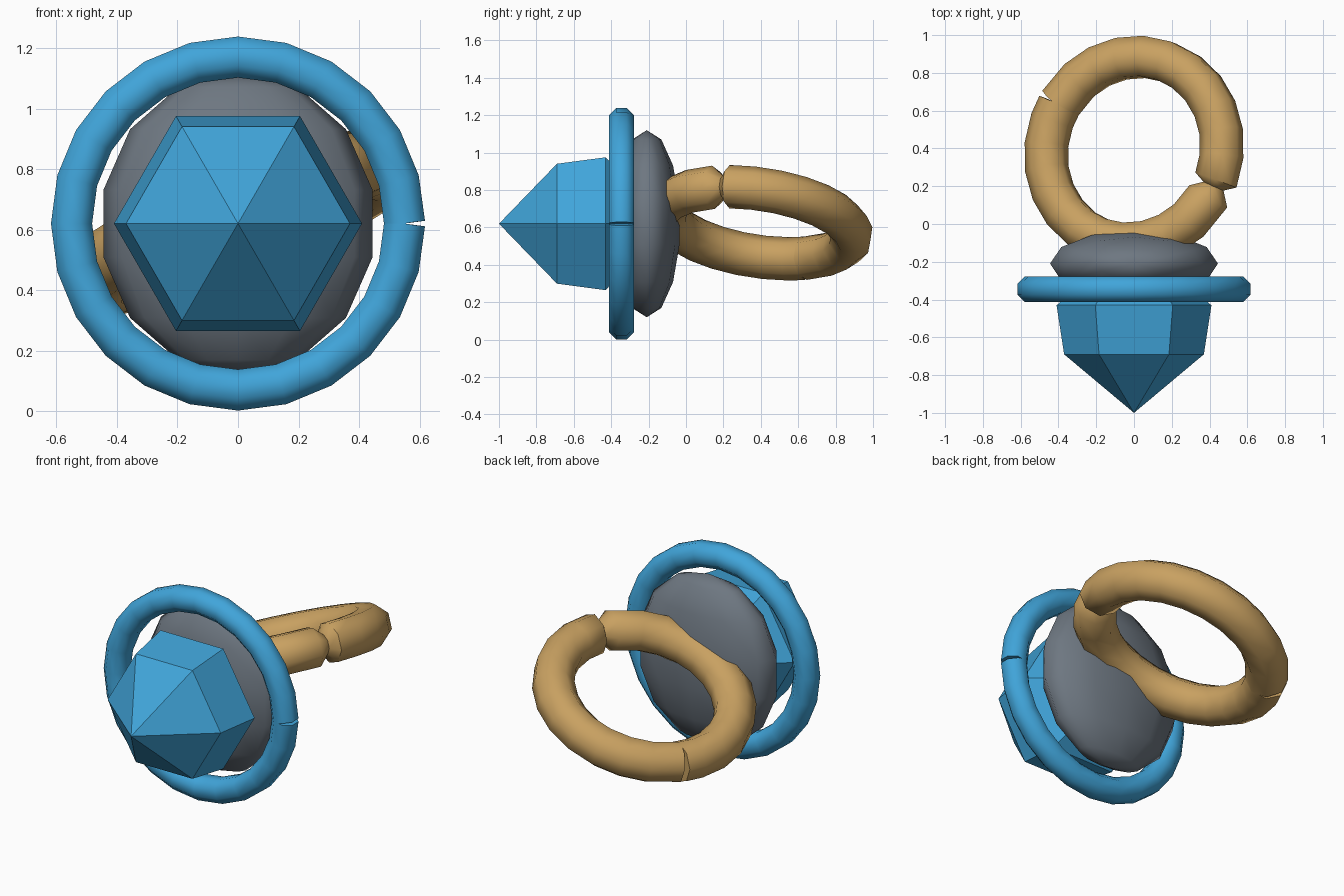
import bpy, bmesh, math
from mathutils import Vector, Matrix

if "Cube" in bpy.data.objects:
    bpy.data.objects.remove(bpy.data.objects["Cube"])


def material(name, rgb):
    m = bpy.data.materials.new(name)
    m.diffuse_color = (*rgb, 1)
    m.use_nodes = True
    m.node_tree.nodes["Principled BSDF"].inputs["Base Color"].default_value = m.diffuse_color
    return m


BLUE = material("sky blue", (0.052, 0.375, 0.70))
GREY = material("slate grey", (0.155, 0.185, 0.22))
GOLD = material("warm gold", (0.58, 0.355, 0.12))


def finish(name, bm, mat, smooth_angle=None):
    bmesh.ops.recalc_face_normals(bm, faces=bm.faces)
    me = bpy.data.meshes.new(name)
    bm.to_mesh(me)
    bm.free()
    me.materials.append(mat)
    ob = bpy.data.objects.new(name, me)
    bpy.context.collection.objects.link(ob)
    if smooth_angle:
        bpy.ops.object.select_all(action='DESELECT')
        ob.select_set(True)
        bpy.context.view_layer.objects.active = ob
        bpy.ops.object.shade_smooth_by_angle(angle=math.radians(smooth_angle))
    return ob


def skin(bm, rings, closed):
    """Bridge successive rings of vertices with quads."""
    n = len(rings[0])
    for i in range(len(rings) if closed else len(rings) - 1):
        a, b = rings[i], rings[(i + 1) % len(rings)]
        for j in range(n):
            k = (j + 1) % n
            bm.faces.new((a[j], a[k], b[k], b[j]))


def ring_mesh(major, minor, sections, matrix, sides=8):
    """Closed tube; each section is (angle, scale, outer spread, pulled in)."""
    bm = bmesh.new()
    rings = []
    for angle, scale, spread, pulled in sections:
        ring = []
        for j in range(sides):
            t = 2 * math.pi * (j + 0.5) / sides
            out, up = math.cos(t) * minor * scale, math.sin(t) * minor * scale
            a = math.radians(angle + spread * max(0, math.cos(t)))
            if pulled:
                out = min(out, 0)
            r = major + out
            ring.append(bm.verts.new(matrix @ Vector((r * math.cos(a), r * math.sin(a), up))))
        rings.append(ring)
    skin(bm, rings, True)
    return bm


def notch(angle, gap):
    """Thin wedge cut into the outer half of a tube."""
    return [(angle - 0.15, 1, -gap, False), (angle, 1, 0, True), (angle + 0.15, 1, gap, False)]


# Six-sided crystal pointing forward, its rear tip buried in the disc
bm = bmesh.new()
rings = []
for y, r in ((-0.69, 0.37), (-0.43, 0.41)):
    rings.append([bm.verts.new((r * math.cos(k * math.pi / 3), y, 0.62 + r * math.sin(k * math.pi / 3)))
                  for k in range(6)])
skin(bm, rings, False)
for ring, y in ((rings[0], -1.0), (rings[1], -0.1)):
    tip = bm.verts.new((0, y, 0.62))
    for k in range(6):
        bm.faces.new((ring[k], ring[(k + 1) % 6], tip))
finish("crystal", bm, BLUE)

# Flattened disc behind the crystal
bm = bmesh.new()
bmesh.ops.create_uvsphere(bm, u_segments=12, v_segments=7, radius=1,
                          matrix=Matrix.Translation((0, -0.21, 0.62)) @ Matrix.Diagonal((0.456, 0.18, 0.5, 1)))
finish("mounting_disc", bm, GREY, 180)

# Upright ring around the crystal, with a slit on the right
place = Matrix.Translation((0, -0.345, 0.62)) @ Matrix.Rotation(math.pi / 2, 4, 'X')
sections = notch(0, 0.75) + [(a, 1, 0, False) for a in range(15, 360, 15)]
finish("outer_ring", ring_mesh(0.55, 0.0735, sections, place), BLUE, 60)

# Tilted finger band, pinched on the right and slit on the left
tilt = Vector((0, 0, 1)).rotation_difference(Vector((-0.39, 0.15, 1))).to_matrix().to_4x4()
place = Matrix.Translation((0, 0.39, 0.625)) @ tilt
sections = [(-20, 1, 0, False)] + [(a, 1, 0, False) for a in range(-5, 145, 15)]
sections += notch(149, 1.4) + [(a, 1, 0, False) for a in range(160, 325, 15)]
sections += [(329, 1, 0, False), (336, 0.5, 0, False)]
finish("finger_band", ring_mesh(0.5, 0.116, sections, place), GOLD, 60)
